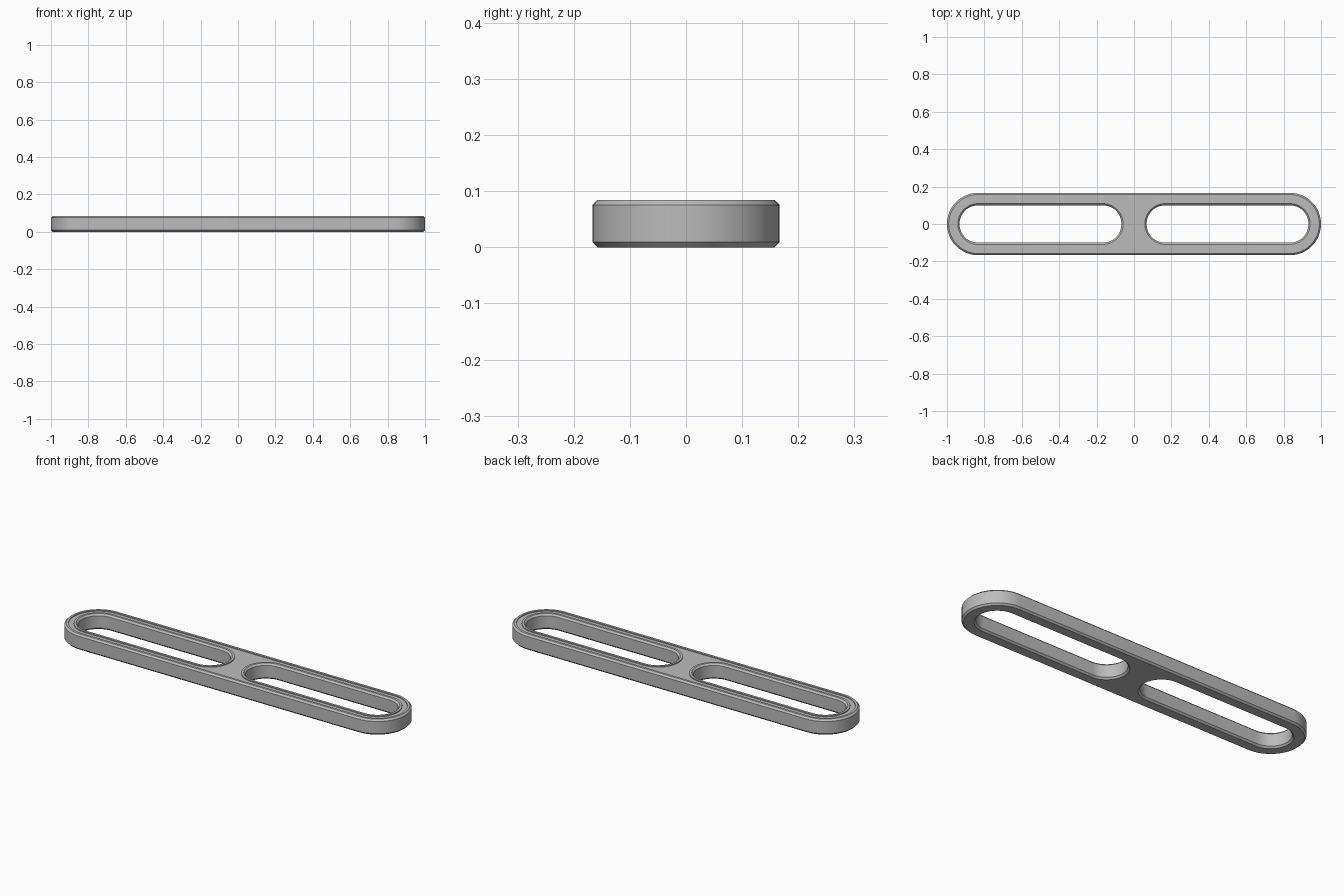
import bpy, bmesh, math

cube = bpy.data.objects.get("Cube")
if cube:
    bpy.data.objects.remove(cube)

HEIGHT = 0.084
CHAMFER = 0.009
RIM = 0.021        # width of the raised lips on the top
RECESS = 0.005     # depth of the channel between the lips
OUTER_R = 0.167
SLOT_R = 0.1
END_X = 1 - OUTER_R
SLOT_NEAR_X = 0.167
STEPS = 24

grey = bpy.data.materials.new("Plain grey")
grey.use_nodes = True
colour = (0.5, 0.5, 0.5, 1)
grey.diffuse_color = colour
grey.node_tree.nodes["Principled BSDF"].inputs["Base Color"].default_value = colour

bm = bmesh.new()


def stadium(x0, x1, r, z):
    """Closed ring of vertices: two half circles joined by straight sides."""
    ring = []
    for cx, start in ((x1, -math.pi / 2), (x0, math.pi / 2)):
        for i in range(STEPS + 1):
            a = start + math.pi * i / STEPS
            ring.append(bm.verts.new((cx + r * math.cos(a), r * math.sin(a), z)))
    return ring


def wall(x0, x1, r, side):
    """Chamfered wall with a top lip; side is -1 for the outside, 1 for a slot."""
    profile = ((CHAMFER, 0), (0, CHAMFER), (0, HEIGHT - CHAMFER),
               (CHAMFER, HEIGHT), (RIM, HEIGHT), (RIM, HEIGHT - RECESS))
    rings = [stadium(x0, x1, r + side * off, z) for off, z in profile]
    for low, high in zip(rings, rings[1:]):
        for i in range(len(low)):
            j = (i + 1) % len(low)
            bm.faces.new((low[i], low[j], high[j], high[i]))


# Outer wall and the two long slots
wall(-END_X, END_X, OUTER_R, -1)
wall(SLOT_NEAR_X, END_X, SLOT_R, 1)
wall(-END_X, -SLOT_NEAR_X, SLOT_R, 1)

# Flat underside and recessed channel floor, each with two holes
for is_top in (False, True):
    border = [e for e in bm.edges if e.is_boundary
              and (e.verts[0].co.z > HEIGHT / 2) == is_top]
    bmesh.ops.triangle_fill(bm, edges=border, use_beauty=True,
                            normal=(0, 0, 1 if is_top else -1))
bmesh.ops.recalc_face_normals(bm, faces=bm.faces)

mesh = bpy.data.meshes.new("slotted_bar")
bm.to_mesh(mesh)
bm.free()
mesh.materials.append(grey)
bar = bpy.data.objects.new("slotted_bar", mesh)
bpy.context.collection.objects.link(bar)

bpy.ops.object.select_all(action="DESELECT")
bar.select_set(True)
bpy.context.view_layer.objects.active = bar
bpy.ops.object.shade_smooth_by_angle(angle=math.radians(25))
